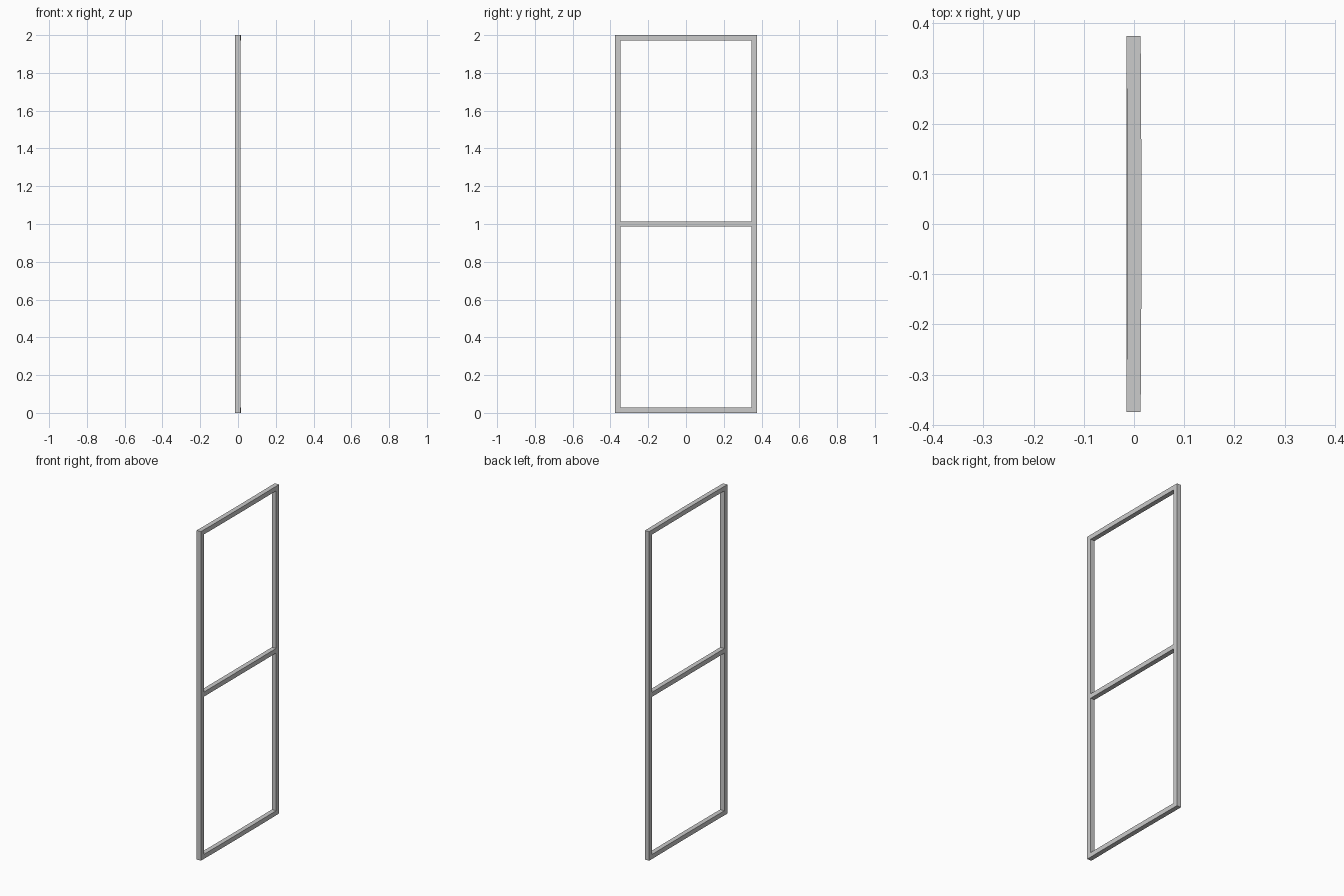
import bpy, bmesh

if "Cube" in bpy.data.objects:
    bpy.data.objects.remove(bpy.data.objects["Cube"])

H, HALF_W, BAR = 2.0, 0.375, 0.028
X0, X1 = -0.015, 0.0134
BOW = 0.0014


def add_object(name, bm):
    bmesh.ops.recalc_face_normals(bm, faces=bm.faces)
    me = bpy.data.meshes.new(name)
    bm.to_mesh(me)
    bm.free()
    ob = bpy.data.objects.new(name, me)
    bpy.context.collection.objects.link(ob)


def bar(name, y0, y1, z0, z1, bow=0.0, steps=1):
    """Rectangular bar swept along y, optionally bowed slightly towards +x."""
    bm = bmesh.new()
    rings = []
    for i in range(steps + 1):
        t = i / steps
        dx = bow * (1 - (2 * t - 1) ** 2)
        y = y0 + (y1 - y0) * t
        rings.append([bm.verts.new((x + dx, y, z)) for x, z in
                      ((X0, z0), (X1, z0), (X1, z1), (X0, z1))])
    for a, b in zip(rings, rings[1:]):
        for k in range(4):
            n = (k + 1) % 4
            bm.faces.new((a[k], a[n], b[n], b[k]))
    bm.faces.new(rings[0])
    bm.faces.new(rings[-1])
    add_object(name, bm)


# Full-height uprights
bar("left_upright", -HALF_W, -HALF_W + BAR, 0, H)
bar("right_upright", HALF_W - BAR, HALF_W, 0, H)

# Cross rails fitted between the uprights; outer two are very slightly bowed
inner = HALF_W - BAR
bar("bottom_rail", -inner, inner, 0, BAR, BOW, 10)
bar("middle_rail", -inner, inner, H / 2 - BAR / 2, H / 2 + BAR / 2)
bar("top_rail", -inner, inner, H - BAR, H, BOW, 10)
